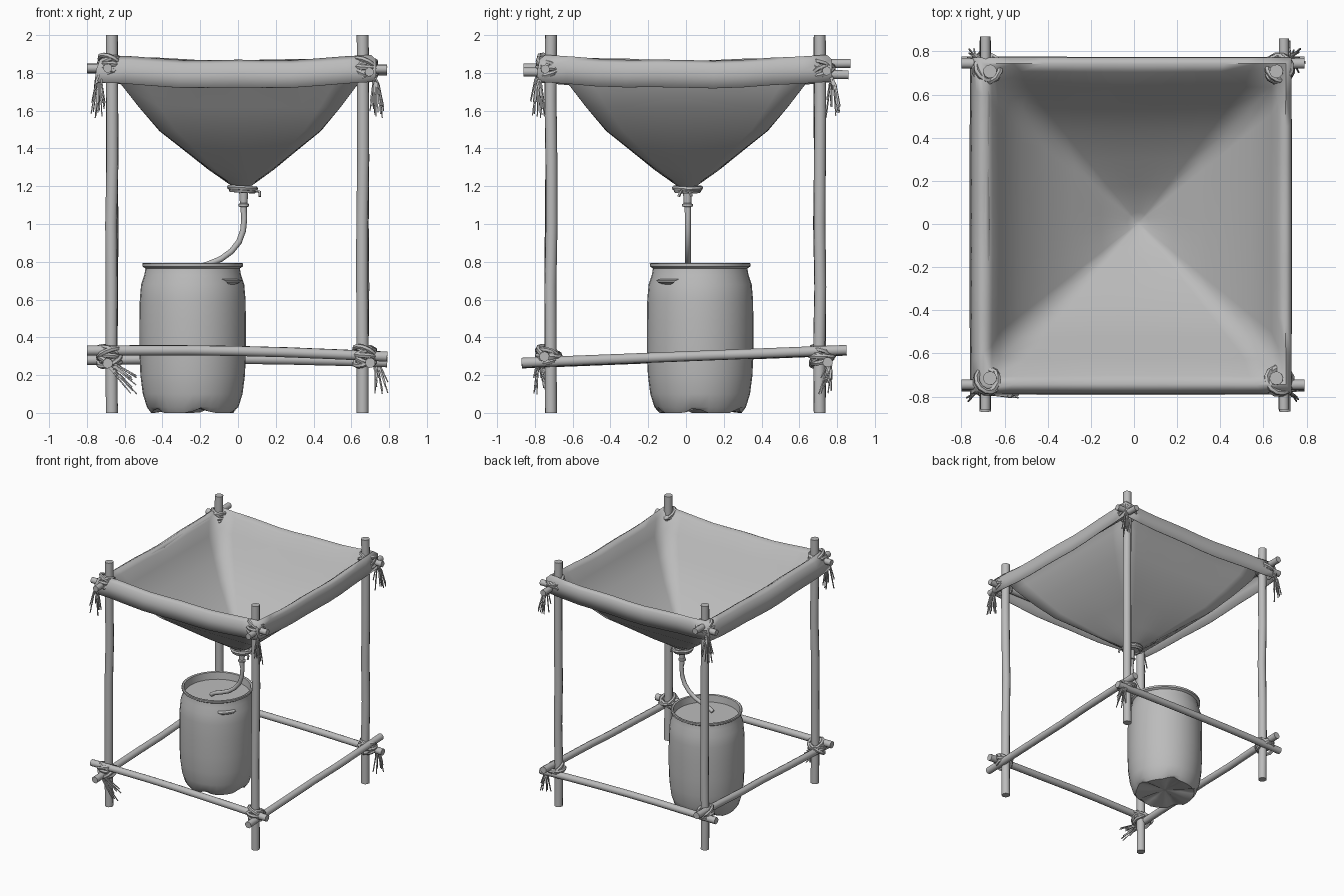
import bpy, bmesh, math, random
from mathutils import Vector

random.seed(4)
if "Cube" in bpy.data.objects:
    bpy.data.objects.remove(bpy.data.objects["Cube"])

grey = bpy.data.materials.new("plain_grey")
grey.use_nodes = True
grey.diffuse_color = (0.5, 0.5, 0.5, 1)
grey.node_tree.nodes["Principled BSDF"].inputs["Base Color"].default_value = (0.5, 0.5, 0.5, 1)


def finish(name, bm, angle=50):
    bmesh.ops.recalc_face_normals(bm, faces=bm.faces)
    mesh = bpy.data.meshes.new(name)
    bm.to_mesh(mesh)
    bm.free()
    mesh.materials.append(grey)
    obj = bpy.data.objects.new(name, mesh)
    bpy.context.collection.objects.link(obj)
    bpy.ops.object.select_all(action='DESELECT')
    obj.select_set(True)
    bpy.context.view_layer.objects.active = obj
    bpy.ops.object.shade_smooth_by_angle(angle=math.radians(angle))
    return obj


def bridge(bm, rings, closed=False):
    """Skin a list of equally long vertex loops."""
    pairs = list(zip(rings, rings[1:]))
    if closed:
        pairs.append((rings[-1], rings[0]))
    for a, b in pairs:
        for i in range(len(a)):
            j = (i + 1) % len(a)
            bm.faces.new((a[i], a[j], b[j], b[i]))


def add_tube(bm, points, radius, sides=8, closed=False, taper=1.0):
    pts = [Vector(p) for p in points]
    n = len(pts)
    side = None
    rings = []
    for i, p in enumerate(pts):
        nxt = pts[(i + 1) % n] if closed else pts[min(i + 1, n - 1)]
        prv = pts[i - 1] if closed else pts[max(i - 1, 0)]
        t = (nxt - prv).normalized()
        if side is None:
            side = t.orthogonal()
        side = (side - t * side.dot(t)).normalized()
        other = t.cross(side)
        r = radius * (1 + (taper - 1) * i / n)
        rings.append([bm.verts.new(p + r * (side * math.cos(a) + other * math.sin(a)))
                      for a in (math.tau * k / sides for k in range(sides))])
    bridge(bm, rings, closed)
    if not closed:
        bm.faces.new(rings[0])
        bm.faces.new(rings[-1])


def pole(name, start, end, radius, wobble=0.004, arch=0.0):
    """Slightly crooked wooden pole."""
    a, b = Vector(start), Vector(end)
    pts = [a.lerp(b, i / 6) for i in range(7)]
    for i, p in enumerate(pts[1:-1], 1):
        p.x += random.uniform(-wobble, wobble)
        p.y += random.uniform(-wobble, wobble)
        p.z += arch * math.sin(math.pi * i / 6)
    bm = bmesh.new()
    add_tube(bm, pts, radius, 10)
    finish(name, bm)


def lathe(name, profile, centre, sides=32):
    bm = bmesh.new()
    rings = [[bm.verts.new((centre[0] + r * math.cos(math.tau * k / sides),
                            centre[1] + r * math.sin(math.tau * k / sides), z))
              for k in range(sides)] for r, z in profile]
    bridge(bm, rings)
    bm.faces.new(rings[0])
    bm.faces.new(rings[-1])
    return finish(name, bm, 40)


# Frame: four posts and two levels of rails
posts = {"front_right": (-0.668, -0.715), "front_left": (0.66, -0.715),
         "back_right": (-0.668, 0.708), "back_left": (0.66, 0.708)}
for key, (x, y) in posts.items():
    pole(key + "_post", (x, y, 0), (x, y, 2), 0.032)
pole("front_lower_rail", (-0.8, -0.75, 0.33), (0.79, -0.75, 0.298), 0.027, arch=0.014)
pole("back_lower_rail", (-0.8, 0.75, 0.28), (0.79, 0.75, 0.268), 0.027, arch=0.012)
pole("right_lower_rail", (-0.69, -0.87, 0.262), (-0.69, 0.85, 0.33), 0.027)
pole("left_lower_rail", (0.7, -0.87, 0.265), (0.7, 0.85, 0.333), 0.027)
pole("front_upper_rail", (-0.8, -0.745, 1.825), (0.79, -0.745, 1.82), 0.024, 0.002)
pole("back_upper_rail", (-0.8, 0.745, 1.82), (0.79, 0.745, 1.81), 0.024, 0.002)
pole("right_upper_rail", (-0.69, -0.86, 1.825), (-0.69, 0.87, 1.85), 0.024, 0.002)
pole("left_upper_rail", (0.695, -0.86, 1.805), (0.695, 0.86, 1.79), 0.024, 0.002)


# Cord lashings with loose straw ends at the joints
def lashing(name, x, y, z, tuft):
    bm = bmesh.new()
    sx, sy = math.copysign(1, x), math.copysign(1, y)
    centre = Vector((x + sx * 0.012, y + sy * 0.012, z))
    for tilt, turn in ((0.6, 0.8), (-0.6, 0.8), (0.45, 2.4), (-0.45, 2.4), (0.1, 0)):
        axis = Vector((math.sin(tilt) * math.cos(turn), math.sin(tilt) * math.sin(turn), math.cos(tilt)))
        u = axis.orthogonal().normalized()
        v = axis.cross(u)
        r = random.uniform(0.053, 0.064)
        loop = [centre + r * (u * math.cos(a) + v * math.sin(a)) + Vector((0, 0, tilt * 0.03))
                for a in (math.tau * k / 12 for k in range(12))]
        add_tube(bm, loop, 0.014, 6, closed=True)
    if tuft:
        root = centre + Vector((sx * 0.04, sy * 0.04, -0.02))
        lean = Vector(tuft)
        for _ in range(12):
            tip = root + lean + Vector((random.uniform(-0.04, 0.04), random.uniform(-0.04, 0.04),
                                        random.uniform(-0.03, 0.07)))
            mid = root.lerp(tip, 0.45) + Vector((sx * 0.008, sy * 0.008, 0.015))
            add_tube(bm, (root, mid, tip), 0.006, 4, taper=0.5)
    finish(name, bm)


for key, (x, y) in posts.items():
    out = math.copysign(0.02, x), math.copysign(0.02, y)
    lift = 0.02 if key == "front_right" else 0
    lashing(key + "_upper_lashing", x, y, 1.825 + lift, (out[0], out[1], -0.215 - lift))
    low_tuft = {"front_right": (0.15, 0.0, -0.15), "back_left": (0.05, -0.03, -0.16)}.get(key)
    lashing(key + "_lower_lashing", x, y, 0.3, low_tuft)

# Cloth funnel: square hem folded over the rails, narrowing to a closed round neck
STEPS = 10
CX, CY = 0.02, 0.005


def cloth_ring(bm, x0, x1, y0, y1, z, sag, dent, roundness):
    corners = [(x0, y0), (x1, y0), (x1, y1), (x0, y1)]
    cx, cy = (x0 + x1) / 2, (y0 + y1) / 2
    ring = []
    for c in range(4):
        (ax, ay), (bx, by) = corners[c], corners[(c + 1) % 4]
        for i in range(STEPS):
            t = i / STEPS
            bow = math.sin(math.pi * t)
            p = Vector((ax + (bx - ax) * t - cx, ay + (by - ay) * t - cy))
            p = p.lerp(p.normalized() * (x1 - x0) / 2, roundness)
            p *= 1 - dent * bow
            ripple = 0.004 * math.sin(5 * math.pi * t + c) if sag else 0
            ring.append(bm.verts.new((cx + p.x, cy + p.y, z - sag * bow + ripple)))
    return ring


bm = bmesh.new()
rows = [(-0.76, 0.73, -0.79, 0.768, 1.75, 0.03, -0.004),
        (-0.75, 0.73, -0.785, 0.772, 1.82, 0.025, 0.0),
        (-0.732, 0.73, -0.775, 0.772, 1.868, 0.02, 0.0),
        (-0.7, 0.705, -0.745, 0.745, 1.892, 0.026, 0.005),
        (-0.66, 0.668, -0.708, 0.71, 1.86, 0.022, 0.008)]
rings = [cloth_ring(bm, *row, 0) for row in rows]
# Lower cloth rows: half width, height, roundness
for half, z, rnd in ((0.63, 1.75, 0), (0.53, 1.62, 0), (0.425, 1.495, 0.03),
                     (0.3, 1.395, 0.08), (0.17, 1.29, 0.2), (0.05, 1.205, 1), (0.01, 1.19, 1)):
    rings.append(cloth_ring(bm, CX * (1 - half) - half, CX * (1 - half) + half,
                            CY - half, CY + half, z, 0, 0, rnd))
bridge(bm, rings)
bm.faces.new(rings[-1])
cloth = finish("cloth_funnel", bm, 75)
thick = cloth.modifiers.new("thickness", 'SOLIDIFY')
thick.thickness = 0.004

# Neck binding, outlet and hose
bm = bmesh.new()
for z, r in ((1.191, 0.07), (1.177, 0.061)):
    add_tube(bm, [(0.024 + r * math.cos(a), r * math.sin(a) + 0.008, z - 0.06 * r * math.cos(a))
                  for a in (math.tau * k / 20 for k in range(20))], 0.013, 6, closed=True)
for y in (-0.02, 0.015):
    add_tube(bm, ((0.08, y, 1.18), (0.115, y * 1.4, 1.17), (0.115, y * 2, 1.145)), 0.008, 5)
finish("neck_binding", bm)
lathe("outlet", [(0.06, 1.183), (0.055, 1.175), (0.024, 1.168), (0.02, 1.11), (0.028, 1.105),
                 (0.028, 1.093), (0.017, 1.09), (0.017, 1.06)], (0.03, 0.008), 16)
bm = bmesh.new()
add_tube(bm, [(x, 0.01, z) for x, z in ((0.03, 1.1), (0.033, 1.03), (0.027, 0.965), (0.005, 0.905),
                                      (-0.035, 0.855), (-0.09, 0.815), (-0.15, 0.79), (-0.22, 0.765),
                                      (-0.25, 0.745))], 0.016, 10)
finish("hose", bm)

# Barrel with thin rim, recessed lid and a crumpled base
barrel = lathe("barrel", [(0.02, 0.03), (0.12, 0.012), (0.22, 0.0), (0.242, 0.03), (0.264, 0.1),
                          (0.277, 0.2), (0.282, 0.33), (0.282, 0.48), (0.28, 0.6), (0.273, 0.68),
                          (0.256, 0.73), (0.25, 0.765), (0.266, 0.775), (0.267, 0.79),
                          (0.26, 0.794), (0.248, 0.79), (0.242, 0.735)], (-0.24, 0.075))
for v in barrel.data.vertices:
    if v.co.z < 0.02:
        around = math.atan2(v.co.y - 0.075, v.co.x + 0.24)
        v.co.z += 0.025 * max(0, math.cos(5 * around + 0.6)) ** 2

# Small handle lip on the barrel's shoulder
bm = bmesh.new()
span = [math.radians(-54 + 4 * i) for i in range(8)]
rows = []
for r, z, pinch in ((0.262, 0.708, 1), (0.288, 0.702, 1), (0.288, 0.692, 0.8), (0.268, 0.678, 0.35)):
    rows.append([bm.verts.new((-0.24 + r * math.cos(m), 0.075 + r * math.sin(m), z))
                 for m in (math.radians(-40) + (a - math.radians(-40)) * pinch for a in span)])
for a, b in zip(rows, rows[1:]):
    for i in range(len(a) - 1):
        bm.faces.new((a[i], a[i + 1], b[i + 1], b[i]))
finish("barrel_handle", bm, 30)
